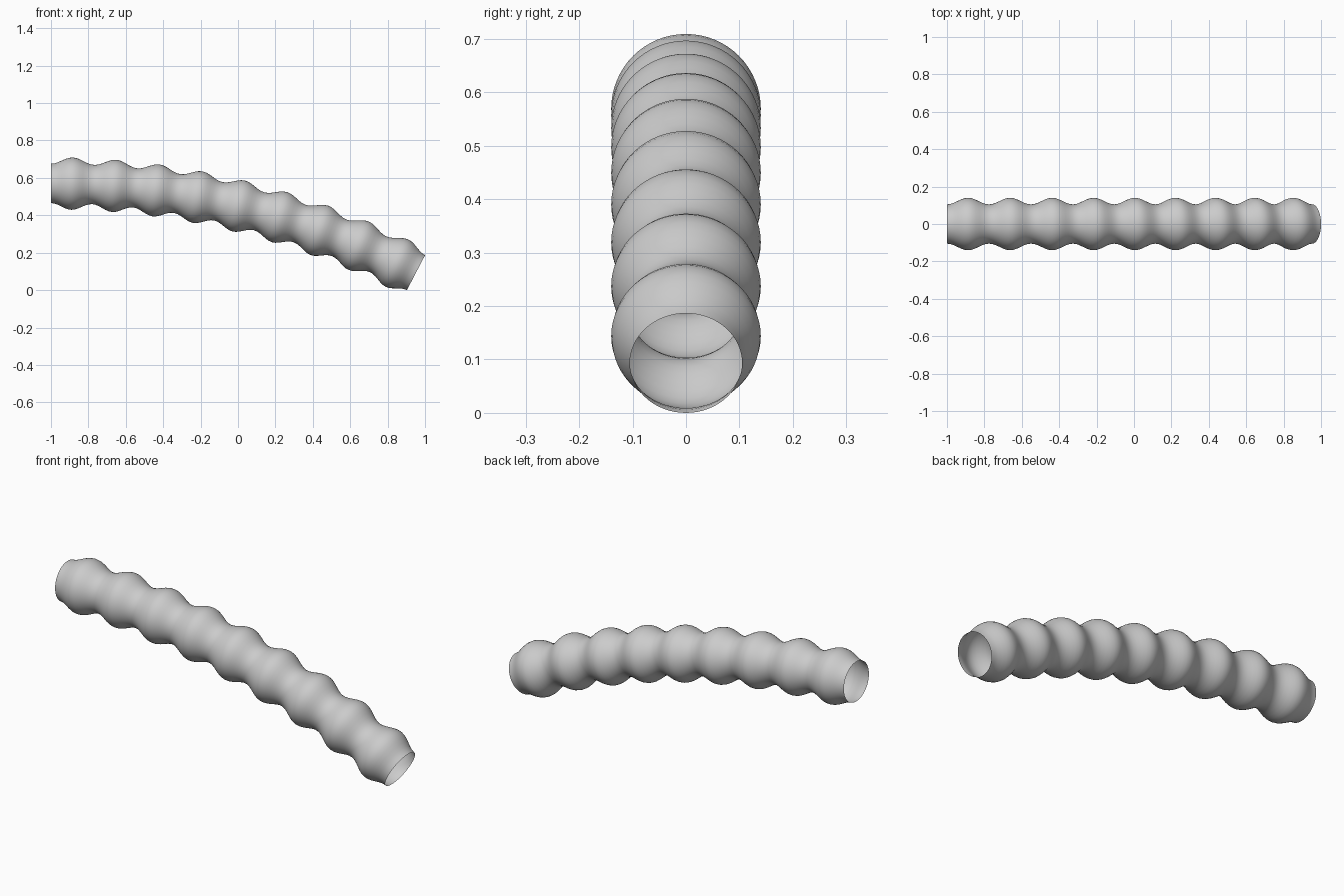
import bpy, bmesh, math

if "Cube" in bpy.data.objects:
    bpy.data.objects.remove(bpy.data.objects["Cube"])

# Overall shape: a ribbed open tube following a circular arc
BEND = math.radians(27.5)
R_MIN, R_MAX = 0.105, 0.14
BULGES, STEPS, SIDES = 9, 12, 64
ARC = 2.0 / math.sin(BEND) - R_MIN           # bend radius giving a 2 unit length
Z_START = ARC * (1 - math.cos(BEND)) + R_MIN * math.cos(BEND)


def add_ring(bm, t):
    """One cross-section at fraction t along the tube."""
    a = t * BEND
    r = (R_MIN + R_MAX) / 2 - (R_MAX - R_MIN) / 2 * math.cos(2 * math.pi * BULGES * t)
    cx, cz = -1 + ARC * math.sin(a), Z_START - ARC * (1 - math.cos(a))
    ring = []
    for i in range(SIDES):
        p = 2 * math.pi * i / SIDES
        up = r * math.sin(p)
        ring.append(bm.verts.new((cx + up * math.sin(a), r * math.cos(p), cz + up * math.cos(a))))
    return ring


# Sweep the rings into an open-ended skin
bm = bmesh.new()
n = BULGES * STEPS
rings = [add_ring(bm, k / n) for k in range(n + 1)]
for a, b in zip(rings, rings[1:]):
    for i in range(SIDES):
        j = (i + 1) % SIDES
        bm.faces.new((a[i], a[j], b[j], b[i]))
bmesh.ops.recalc_face_normals(bm, faces=bm.faces)
for f in bm.faces:
    f.smooth = True

mesh = bpy.data.meshes.new("ribbed_tube")
bm.to_mesh(mesh)
bm.free()
tube = bpy.data.objects.new("ribbed_tube", mesh)
bpy.context.collection.objects.link(tube)
